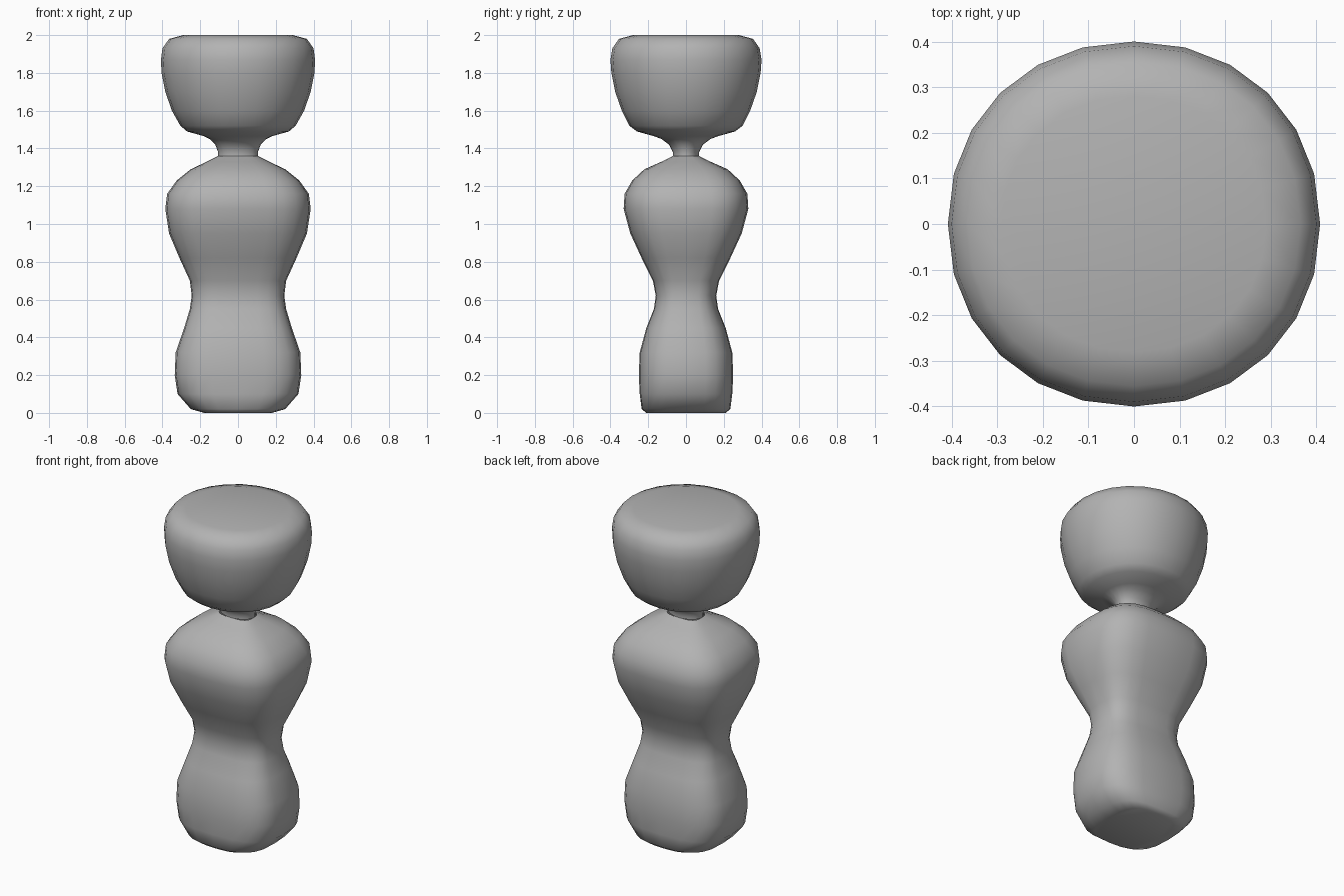
import bpy
import bmesh
import math

cube = bpy.data.objects.get("Cube")
if cube:
    bpy.data.objects.remove(cube, do_unlink=True)

SEGMENTS = 24

clay = bpy.data.materials.new("plain grey")
clay.use_nodes = True
grey = (0.45, 0.45, 0.45, 1)
clay.diffuse_color = grey
clay.node_tree.nodes["Principled BSDF"].inputs["Base Color"].default_value = grey


def rounded(value, squareness):
    """Superellipse coordinate from a sine or cosine."""
    return math.copysign(abs(value) ** (2 / squareness), value)


def ring_points(half_x, half_y, z, squareness):
    for i in range(SEGMENTS):
        angle = math.tau * i / SEGMENTS
        yield (half_x * rounded(math.cos(angle), squareness),
               half_y * rounded(math.sin(angle), squareness), z)


def loft(name, profile, squareness, close_bottom, close_top):
    """Skin a stack of rounded cross-sections given as (z, half_x, half_y)."""
    bm = bmesh.new()
    rings = [[bm.verts.new(p) for p in ring_points(hx, hy, z, squareness)]
             for z, hx, hy in profile]
    for low, high in zip(rings, rings[1:]):
        for i in range(SEGMENTS):
            j = (i + 1) % SEGMENTS
            bm.faces.new((low[i], low[j], high[j], high[i]))
    if close_bottom:
        bm.faces.new(rings[0][::-1])
    if close_top:
        bm.faces.new(rings[-1])
    for face in bm.faces:
        face.smooth = True
    mesh = bpy.data.meshes.new(name)
    bm.to_mesh(mesh)
    bm.free()
    mesh.materials.append(clay)
    obj = bpy.data.objects.new(name, mesh)
    bpy.context.collection.objects.link(obj)
    return obj


# Lower body, waist, chest and sloping shoulders
loft("body", [
    (0, .18, .21), (.02, .25, .235), (.1, .32, .245), (.2, .335, .25),
    (.32, .33, .245), (.45, .285, .21), (.55, .255, .17), (.62, .245, .16),
    (.7, .255, .175), (.82, .31, .235), (.95, .365, .295), (1.08, .385, .33),
    (1.16, .375, .325), (1.23, .325, .285), (1.29, .25, .22),
    (1.33, .165, .13), (1.36, .105, .07),
], 3.1, True, False)

# Neck flaring into a broad flat-topped head
loft("neck_and_head", [
    (1.36, .105, .07), (1.38, .105, .07), (1.42, .12, .09), (1.45, .15, .13),
    (1.465, .18, .17), (1.49, .27, .26), (1.52, .305, .3), (1.6, .35, .34),
    (1.7, .385, .375), (1.8, .405, .395), (1.87, .408, .4), (1.93, .4, .39),
    (1.98, .365, .355), (2, .29, .28),
], 2.1, False, True)
